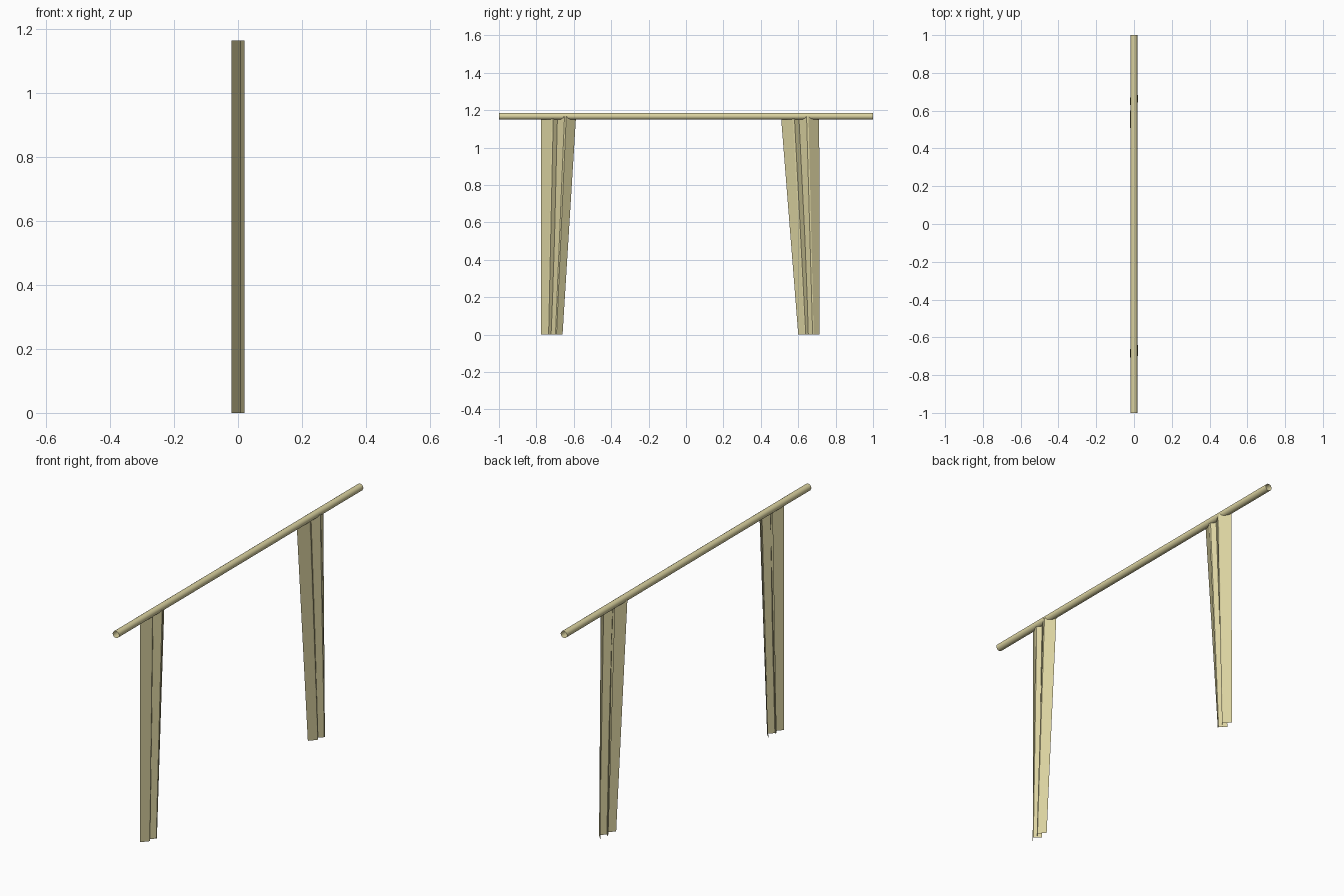
import bpy, math

if "Cube" in bpy.data.objects:
    bpy.data.objects.remove(bpy.data.objects["Cube"])

mat = bpy.data.materials.new("pale_khaki")
mat.diffuse_color = (0.70, 0.64, 0.35, 1)
mat.use_nodes = True
mat.node_tree.nodes["Principled BSDF"].inputs["Base Color"].default_value = mat.diffuse_color


def add_mesh(name, verts, faces):
    me = bpy.data.meshes.new(name)
    me.from_pydata(verts, [], faces)
    me.materials.append(mat)
    ob = bpy.data.objects.new(name, me)
    bpy.context.collection.objects.link(ob)
    return ob


# hollow top rail, open at both ends
bpy.ops.mesh.primitive_cylinder_add(vertices=16, radius=0.018, depth=2,
                                    end_fill_type='NOTHING',
                                    location=(0, 0, 1.167),
                                    rotation=(math.pi / 2, 0, 0))
rail = bpy.context.object
rail.name = "top_rail"
rail.data.materials.append(mat)
bpy.ops.object.shade_smooth_by_angle(angle=math.radians(40))

# each leg is two interlocking folded sheets: (fraction of leg width, x)
FOLDS = {
    "first_fold": [(0, -0.02), (0.30, 0.01), (0.35, 0.01), (0.60, -0.02)],
    "second_fold": [(0.42, -0.01), (0.67, 0.02), (0.72, 0.02), (1, -0.01)],
}
# y range at the foot and under the rail
LEGS = {
    "left_leg": ((-0.775, -0.66), (-0.775, -0.588)),
    "right_leg": ((0.60, 0.715), (0.508, 0.712)),
}
for leg, ends in LEGS.items():
    for fold, profile in FOLDS.items():
        verts = [(x, a + (b - a) * t, z)
                 for (a, b), z in zip(ends, (0, 1.165))
                 for t, x in profile]
        n = len(profile)
        faces = [(i + 1, i, i + n, i + n + 1)[::-1] for i in range(n - 1)]
        add_mesh(leg + "_" + fold, verts, faces)
